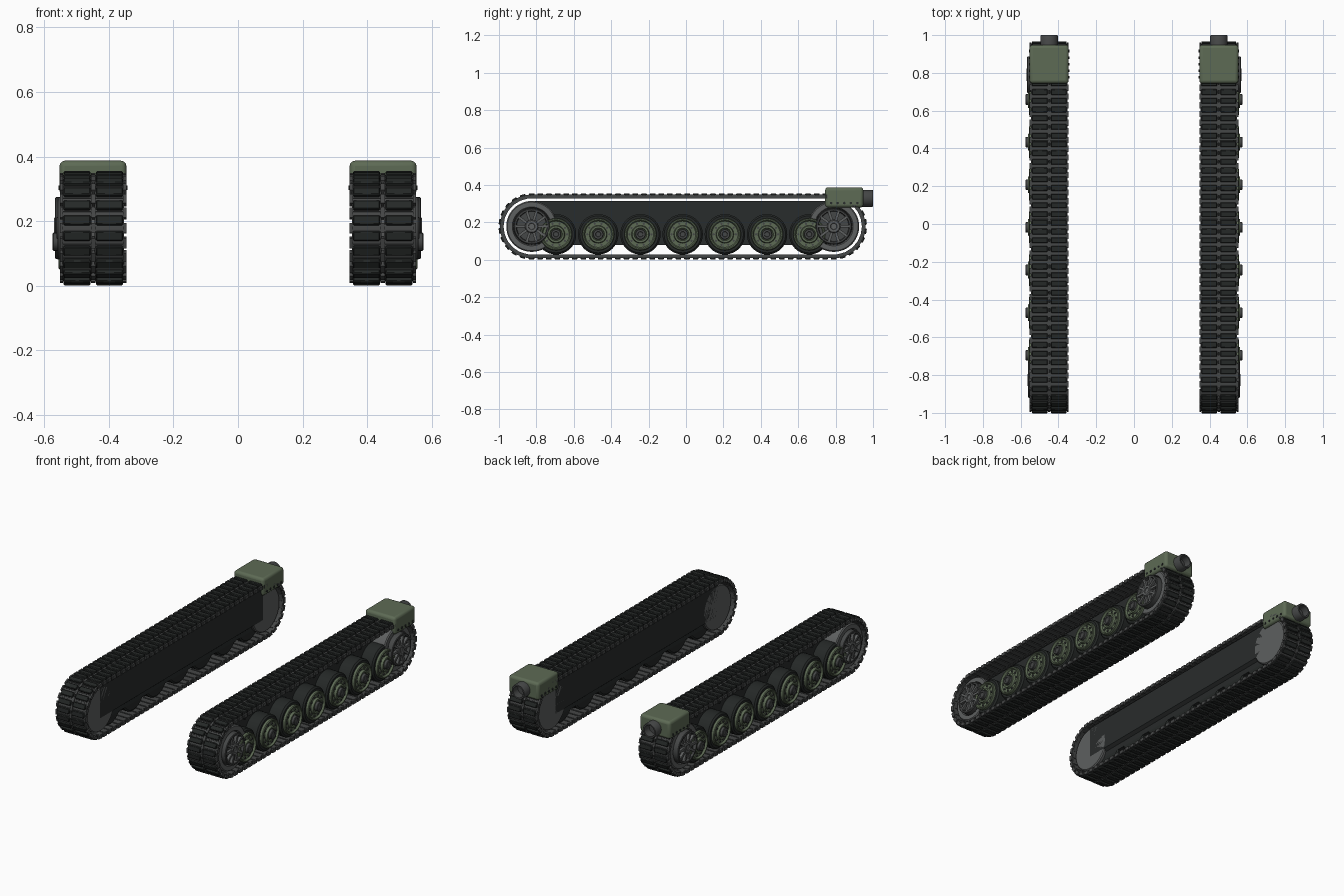
import bpy, bmesh, math
from mathutils import Matrix, Vector

if "Cube" in bpy.data.objects:
    bpy.data.objects.remove(bpy.data.objects["Cube"])


def material(name, r, g, b):
    m = bpy.data.materials.new(name)
    m.diffuse_color = (r, g, b, 1)
    m.use_nodes = True
    m.node_tree.nodes["Principled BSDF"].inputs["Base Color"].default_value = m.diffuse_color
    return m


GREEN = material("green_paint", 0.11, 0.145, 0.09)
STEEL = material("worn_steel", 0.11, 0.115, 0.115)
LINK = material("link_steel", 0.06, 0.063, 0.063)
DARK = material("dark_plate", 0.022, 0.025, 0.025)
RUBBER = material("rubber", 0.018, 0.021, 0.02)

FRONT_Y, REAR_Y, AXLE_Z, BELT_R = -0.825, 0.79, 0.178, 0.162
WHEEL_YS = [-0.695 + 0.2257 * i for i in range(7)]
WHEEL_Z = 0.136


def finish(name, bm, mat, bevel=0, segments=2):
    """Turn a bmesh into an object mirrored onto the other side."""
    bmesh.ops.recalc_face_normals(bm, faces=bm.faces)
    me = bpy.data.meshes.new(name)
    bm.to_mesh(me)
    bm.free()
    me.materials.append(mat)
    ob = bpy.data.objects.new(name, me)
    bpy.context.collection.objects.link(ob)
    bpy.ops.object.select_all(action='DESELECT')
    ob.select_set(True)
    bpy.context.view_layer.objects.active = ob
    bpy.ops.object.shade_smooth_by_angle(angle=math.radians(35))
    if bevel:
        b = ob.modifiers.new("bevel", 'BEVEL')
        b.width, b.segments = bevel, segments
    ob.modifiers.new("mirror", 'MIRROR')
    return ob


def box(bm, x0, x1, y0, y1, z0, z1, M=Matrix()):
    S = Matrix.Diagonal((x1 - x0, y1 - y0, z1 - z0, 1))
    T = Matrix.Translation(((x0 + x1) / 2, (y0 + y1) / 2, (z0 + z1) / 2))
    bmesh.ops.create_cube(bm, size=1, matrix=M @ T @ S)


def lathe(bm, profile, y, z, n=32):
    """Revolve (x, radius) points around an axle parallel to x."""
    rings = []
    for x, r in profile:
        if r == 0:
            rings.append([bm.verts.new((x, y, z))] * n)
        else:
            rings.append([bm.verts.new((x, y + r * math.cos(k * math.tau / n),
                                        z + r * math.sin(k * math.tau / n))) for k in range(n)])
    for a, b in zip(rings, rings[1:]):
        for k in range(n):
            j = (k + 1) % n
            bm.faces.new(list(dict.fromkeys((a[k], a[j], b[j], b[k]))))


def disc(bm, x0, x1, r, y, z, n=32):
    lathe(bm, [(x0, 0), (x0, r), (x1, r), (x1, 0)], y, z, n)


# track belt: links carried around a stadium path
straight, arc = REAR_Y - FRONT_Y, math.pi * BELT_R
COUNT = 92
PITCH = 2 * (straight + arc) / COUNT


def path(s):
    half = straight + arc
    flip, s = divmod(s % (2 * half), half)
    cy = REAR_Y if s > straight else FRONT_Y
    if flip:
        cy = FRONT_Y + REAR_Y - cy
    M = Matrix.Translation((0, cy, AXLE_Z)) @ Matrix.Rotation(-math.pi * flip, 4, 'X')
    if s > straight:
        return M @ Matrix.Rotation(-(s - straight) / BELT_R, 4, 'X')
    return M @ Matrix.Translation((0, s, 0))


pads, links = bmesh.new(), bmesh.new()
for i in range(COUNT):
    M = path(i * PITCH)
    for x0, x1 in ((0.357, 0.440), (0.457, 0.540)):
        box(pads, x0, x1, -0.015, 0.015, 0.152, 0.177, M)
        box(links, x0 - 0.004, x1 + 0.004, -0.019, 0.019, 0.149, 0.165, M)
    # end and centre connectors bridge to the next link, over a cross pin
    N = path((i + 0.5) * PITCH)
    for x0, x1 in ((0.346, 0.356), (0.442, 0.455), (0.542, 0.552)):
        box(links, x0, x1, -0.016, 0.016, 0.150, 0.170, N)
    box(links, 0.350, 0.548, -0.004, 0.004, 0.154, 0.163, N)
finish("track_pads", pads, RUBBER, 0.003, 1)
finish("track_links", links, LINK)

# suspension side plate behind the wheels, with a stepped lower edge
bm = bmesh.new()
section = [(0.362, 0.315), (0.45, 0.315), (0.45, 0.08), (0.385, 0.08), (0.38, 0.11), (0.362, 0.125)]
vs = [bm.verts.new((x, -0.83, z)) for x, z in section]
face = bm.faces.new(vs)
ext = bmesh.ops.extrude_face_region(bm, geom=[face])
bmesh.ops.translate(bm, verts=[v for v in ext['geom'] if isinstance(v, bmesh.types.BMVert)],
                    vec=(0, 1.59, 0))
finish("side_plate", bm, DARK)

# plate rivets between the wheels
bm = bmesh.new()
for y in WHEEL_YS[:-1]:
    disc(bm, 0.445, 0.458, 0.009, y + 0.113, 0.25, 10)
finish("plate_rivets", bm, DARK)

# road wheels: rubber tyre, painted dish, hub cap and bolts
tyres, dishes, hubs = bmesh.new(), bmesh.new(), bmesh.new()
for y in WHEEL_YS:
    lathe(tyres, [(0.385, 0), (0.385, 0.099), (0.392, 0.108), (0.528, 0.108),
                  (0.537, 0.099), (0.537, 0.07)], y, WHEEL_Z, 40)
    lathe(dishes, [(0.52, 0.086), (0.552, 0.086), (0.556, 0.082), (0.556, 0.076), (0.545, 0.07),
                   (0.545, 0.048), (0.560, 0.044), (0.560, 0.034), (0.552, 0.031), (0.552, 0)],
          y, WHEEL_Z)
    lathe(hubs, [(0.55, 0.028), (0.571, 0.028), (0.574, 0.025), (0.574, 0.015),
                 (0.570, 0.013), (0.570, 0)], y, WHEEL_Z, 20)
    for k in range(10):
        a = k * math.tau / 10
        disc(hubs, 0.54, 0.551, 0.006, y + 0.059 * math.cos(a), WHEEL_Z + 0.059 * math.sin(a), 8)
finish("road_wheel_tyres", tyres, RUBBER)
finish("road_wheel_dishes", dishes, GREEN)
finish("road_wheel_hubs", hubs, LINK)

# front idler and rear sprocket: plain drum with a spoked outer face
drums, backs, spokes = bmesh.new(), bmesh.new(), bmesh.new()
for y, out in ((FRONT_Y, 0.560), (REAR_Y, 0.567)):
    lathe(drums, [(0.362, 0), (0.362, 0.130), (0.368, 0.136), (0.532, 0.136), (0.538, 0.130),
                  (0.538, 0.104), (0.52, 0.098), (0.52, 0)], y, AXLE_Z, 48)
    lathe(backs, [(0.52, 0.098), (out - 0.003, 0.096), (out, 0.092), (out, 0.084),
                  (out - 0.018, 0.080), (out - 0.018, 0)], y, AXLE_Z, 40)
    lathe(spokes, [(0.53, 0.036), (out - 0.002, 0.036), (out + 0.003, 0.031),
                   (out + 0.003, 0.018), (out - 0.002, 0.016), (out - 0.002, 0)], y, AXLE_Z, 24)
    for k in range(10):
        M = Matrix.Translation((0, y, AXLE_Z)) @ Matrix.Rotation(k * math.tau / 10, 4, 'X')
        box(spokes, out - 0.03, out - 0.001, 0.03, 0.088, -0.007, 0.007, M)
finish("end_wheel_drums", drums, STEEL)
finish("end_wheel_faces", backs, LINK)
finish("end_wheel_spokes", spokes, STEEL)

# rear armoured housing over the belt
bm = bmesh.new()
box(bm, 0.346, 0.553, 0.744, 0.948, 0.279, 0.387)
finish("rear_housing", bm, GREEN, 0.016, 3)

# housing bolts along the lower edge of both sides
bm = bmesh.new()
for k in range(5):
    for x in (0.3425, 0.55):
        disc(bm, x, x + 0.0065, 0.007, 0.776 + 0.035 * k, 0.303, 8)
finish("housing_bolts", bm, DARK)

# exhaust pipe with open mouth, lathed then turned to face the rear
bm = bmesh.new()
lathe(bm, [(0.93, 0.046), (0.995, 0.046), (1.0, 0.043), (1.0, 0.034), (0.955, 0.032), (0.955, 0)], 0, 0, 28)
bm.transform(Matrix.Translation((0.449, 0, 0.328)) @ Matrix.Rotation(math.pi / 2, 4, 'Z'))
finish("exhaust_pipe", bm, LINK)
